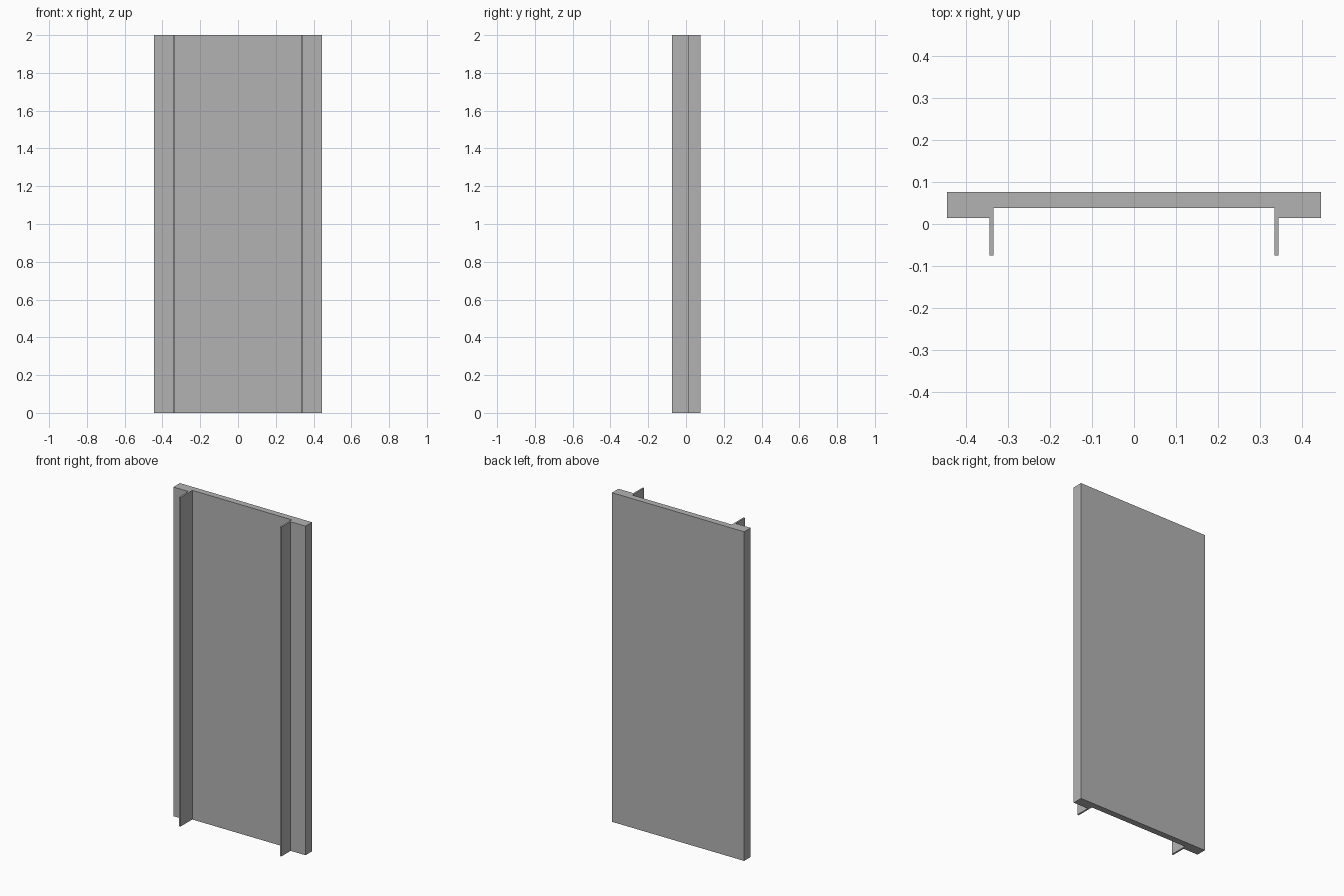
import bpy
import bmesh

if "Cube" in bpy.data.objects:
    bpy.data.objects.remove(bpy.data.objects["Cube"], do_unlink=True)

HEIGHT = 2.0

# Single plain grey
grey = bpy.data.materials.new("plain_grey")
grey.use_nodes = True
colour = (0.45, 0.45, 0.45, 1.0)
grey.diffuse_color = colour
grey.node_tree.nodes["Principled BSDF"].inputs["Base Color"].default_value = colour

# Half of the cross-section, from the back centre round to the front centre
half = [(0.444, 0.076), (0.444, 0.014),    # thick outer edge
        (0.344, 0.014), (0.344, -0.075),   # outer side of the fin
        (0.334, -0.075), (0.334, 0.038)]   # inner side of the fin, recessed web
profile = half + [(-x, y) for x, y in reversed(half)]

# Extrude the mirrored cross-section upwards
bm = bmesh.new()
base = bm.faces.new([bm.verts.new((x, y, 0)) for x, y in profile])
result = bmesh.ops.extrude_face_region(bm, geom=[base], use_keep_orig=True)
top = [g for g in result["geom"] if isinstance(g, bmesh.types.BMVert)]
bmesh.ops.translate(bm, verts=top, vec=(0, 0, HEIGHT))
bmesh.ops.recalc_face_normals(bm, faces=bm.faces)

mesh = bpy.data.meshes.new("ribbed_panel")
bm.to_mesh(mesh)
bm.free()
mesh.materials.append(grey)
panel = bpy.data.objects.new("ribbed_panel", mesh)
bpy.context.collection.objects.link(panel)
